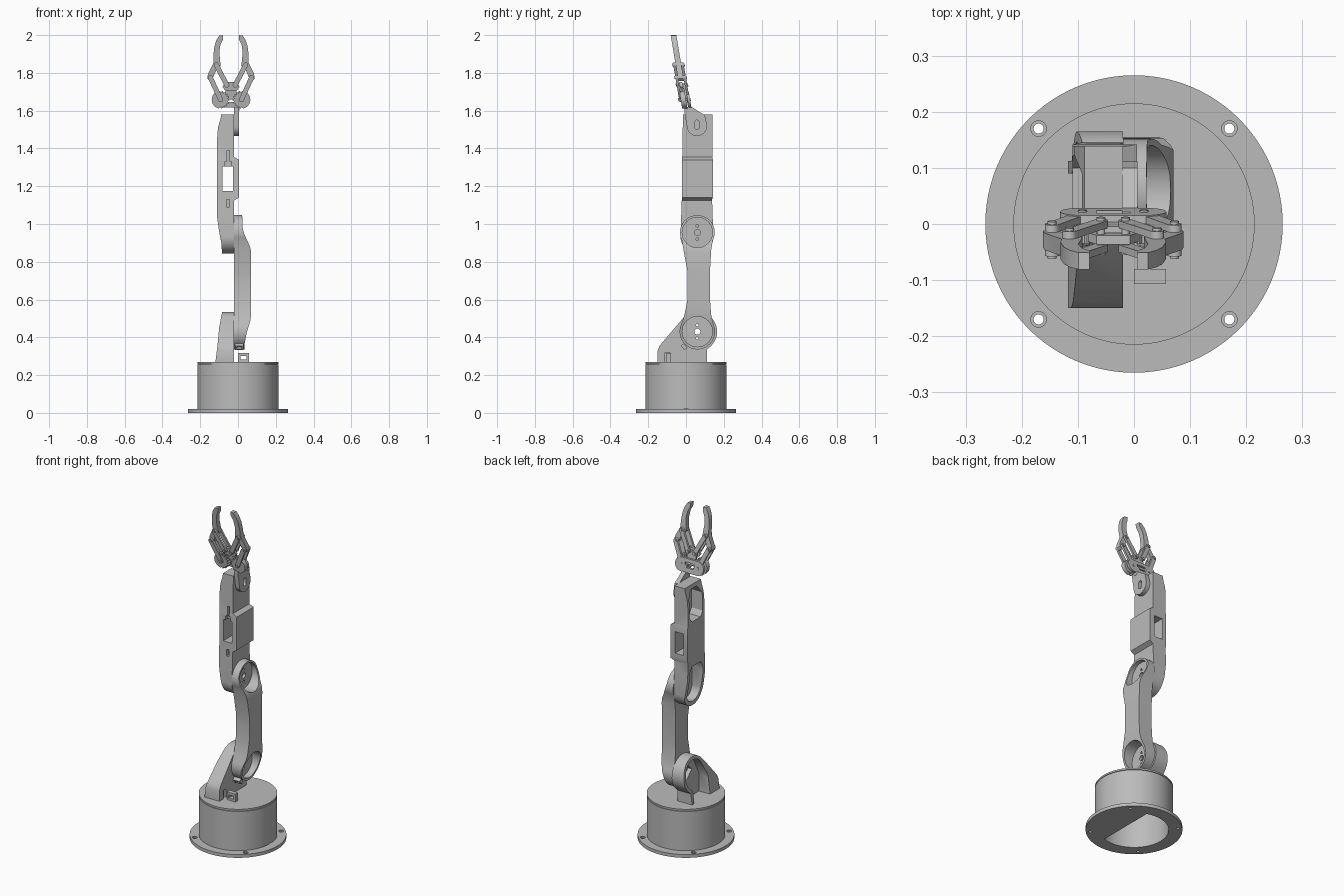
import bpy, bmesh
from math import cos, sin, radians, pi
from mathutils import Matrix

cube = bpy.data.objects.get("Cube")
if cube:
    bpy.data.objects.remove(cube, do_unlink=True)

grey = bpy.data.materials.new("plain_grey")
grey.use_nodes = True
grey.diffuse_color = (0.5, 0.5, 0.5, 1)
grey.node_tree.nodes["Principled BSDF"].inputs["Base Color"].default_value = (0.5, 0.5, 0.5, 1)


def arc(cx, cy, r, a0, a1, n=24):
    return [(cx + r * cos(radians(a0 + (a1 - a0) * i / n)),
             cy + r * sin(radians(a0 + (a1 - a0) * i / n))) for i in range(n + 1)]


def circle(cx, cy, r, n=48):
    return arc(cx, cy, r, 0, 360, n)[:-1]


def rect(a0, a1, b0, b1):
    return [(a0, b0), (a1, b0), (a1, b1), (a0, b1)]


def capsule(p, q, r):
    from_angle = Matrix.Rotation(0, 2)
    dx, dy = q[0] - p[0], q[1] - p[1]
    length = (dx * dx + dy * dy) ** 0.5
    ux, uy = dx / length, dy / length
    pts = arc(0, 0, r, 90, 270, 10) + arc(length, 0, r, -90, 90, 10)
    return [(p[0] + a * ux - b * uy, p[1] + a * uy + b * ux) for a, b in pts]


def prism(name, pts, axis, lo, hi):
    """Extrude a flat outline along one axis."""
    place = {"X": lambda a, b, t: (t, a, b),
             "Y": lambda a, b, t: (a, t, b),
             "Z": lambda a, b, t: (a, b, t)}[axis]
    bm = bmesh.new()
    low = [bm.verts.new(place(a, b, lo)) for a, b in pts]
    high = [bm.verts.new(place(a, b, hi)) for a, b in pts]
    bm.faces.new(low)
    bm.faces.new(high)
    for i in range(len(pts)):
        j = (i + 1) % len(pts)
        bm.faces.new((low[i], low[j], high[j], high[i]))
    bmesh.ops.recalc_face_normals(bm, faces=bm.faces)
    mesh = bpy.data.meshes.new(name)
    bm.to_mesh(mesh)
    bm.free()
    mesh.materials.append(grey)
    obj = bpy.data.objects.new(name, mesh)
    bpy.context.collection.objects.link(obj)
    return obj


def combine(obj, operation, *tool):
    """Cut, intersect or join with a prism, then discard it."""
    other = prism("cutter", *tool)
    mod = obj.modifiers.new("bool", "BOOLEAN")
    mod.operation, mod.object, mod.solver = operation, other, "EXACT"
    bpy.context.view_layer.objects.active = obj
    bpy.ops.object.modifier_apply(modifier=mod.name)
    bpy.data.objects.remove(other, do_unlink=True)


def cut(obj, *tool):
    combine(obj, "DIFFERENCE", *tool)


# Base: flange, hollow drum and lid
flange = prism("base_flange", circle(0, 0, 0.265, 96), "Z", 0, 0.02)
cut(flange, circle(0, 0, 0.19, 64), "Z", -0.1, 0.1)
for sx in (-1, 1):
    for sy in (-1, 1):
        cut(flange, circle(sx * 0.17, sy * 0.17, 0.009, 20), "Z", -0.1, 0.1)
        cut(flange, circle(sx * 0.17, sy * 0.17, 0.014, 24), "Z", 0.012, 0.1)
drum = prism("base_drum", circle(0, 0, 0.215, 96), "Z", 0.018, 0.257)
cut(drum, circle(0, 0, 0.19, 64), "Z", -0.1, 0.245)
cut(drum, circle(0, 0.0, 0.024, 24), "X", 0.1, 0.3)
cut(drum, arc(0, 0, 0.055, 0, 360, 6)[:-1], "Z", 0.2, 0.3)
groove = prism("lid_seam", circle(0, 0, 0.209, 96), "Z", 0.25, 0.263)
lid = prism("base_lid", circle(0, 0, 0.215, 96), "Z", 0.26, 0.27)
prism("base_inner_plate", arc(0, 0, 0.195, -72, 72), "Z", 0.0, 0.015)

# Shoulder bracket: upright shell, open on its right side
shoulder = prism("shoulder_bracket",
                 [(-0.15, 0.265), (0.112, 0.265), (0.112, 0.335)]
                 + arc(0.06, 0.43, 0.105, -45, 132)
                 + [(-0.115, 0.385), (-0.14, 0.355), (-0.15, 0.33)], "X", -0.118, -0.02)
combine(shoulder, "INTERSECT",
        [(-0.118, 0.2), (-0.02, 0.2), (-0.02, 0.6), (-0.083, 0.6), (-0.085, 0.53),
         (-0.1, 0.45), (-0.108, 0.36), (-0.118, 0.28)], "Y", -0.5, 0.5)
cut(shoulder, [(-0.06, 0.25), (0.09, 0.25), (0.09, 0.34)]
    + arc(0.06, 0.43, 0.086, -50, 135) + [(-0.06, 0.38)], "X", -0.2, -0.045)
cut(shoulder, circle(0.06, 0.43, 0.05, 4), "X", -0.1, 0)
cut(shoulder, rect(-0.11, -0.085, 0.265, 0.32), "X", -0.035, 0.0)

# Cable clips at the foot of the arm
clip = prism("base_cable_clip", rect(0.0, 0.057, 0.268, 0.317), "Y", -0.107, -0.08)
cut(clip, rect(0.013, 0.044, 0.283, 0.302), "Y", -0.2, 0)
clip = prism("arm_cable_clip", rect(-0.015, 0.03, 0.335, 0.365), "Y", -0.02, 0.0)
cut(clip, rect(-0.004, 0.019, 0.343, 0.356), "Y", -0.2, 0.2)
clip.data.transform(Matrix.Translation((0, -0.01, 0.35)) @ Matrix.Rotation(radians(40), 4, "X")
                    @ Matrix.Translation((0, 0.01, -0.35)))

# Upper arm: waisted bar with round ends sloping back from the outer face
JOINTS = ((0.06, 0.43), (0.06, 0.955))
upper = prism("upper_arm",
              arc(*JOINTS[0], 0.094, 155, 385)
              + [(0.133, 0.52), (0.127, 0.6), (0.127, 0.75), (0.133, 0.86)]
              + arc(*JOINTS[1], 0.092, -28, 208)
              + [(-0.013, 0.86), (0.008, 0.75), (0.008, 0.6), (-0.008, 0.52)],
              "X", -0.02, 0.07)
combine(upper, "INTERSECT",
        [(-0.02, 0.3), (0.034, 0.3), (0.035, 0.365), (0.045, 0.42), (0.066, 0.49), (0.07, 0.53),
         (0.07, 0.85), (0.064, 0.88), (0.034, 0.945), (0.024, 0.98), (0.021, 1.1),
         (-0.02, 1.1)], "Y", -0.5, 0.5)
for y, z in JOINTS:
    cut(upper, circle(y, z, 0.08), "X", -0.003, 0.2)
    cut(upper, circle(y, z, 0.016, 20), "X", -0.1, 0.1)
    for side in (-1, 1):
        cut(upper, circle(y, z + side * 0.035, 0.007, 12), "X", -0.1, 0.1)

# Forearm: servo housing with a raised block, a window and two side pockets
forearm = prism("forearm",
                arc(0.058, 0.932, 0.087, 180, 360)
                + [(0.138, 1.13), (0.142, 1.14), (0.142, 1.34), (0.139, 1.35), (0.139, 1.58),
                   (-0.016, 1.58), (-0.02, 1.35), (-0.022, 1.34), (-0.022, 1.14)],
                "X", -0.12, 0.005)
combine(forearm, "INTERSECT",
        [(-0.082, 0.8), (-0.02, 0.8), (-0.02, 1.125), (0.005, 1.14), (0.005, 1.34),
         (-0.02, 1.355), (-0.02, 1.6), (-0.085, 1.6), (-0.092, 1.56), (-0.106, 1.51),
         (-0.11, 1.46), (-0.11, 1.03), (-0.1, 0.96), (-0.088, 0.9)], "Y", -0.5, 0.5)
cut(forearm, rect(-0.083, -0.026, 1.175, 1.305), "Y", -0.5, 0.5)
cut(forearm, arc(0.058, 0.935, 0.064, 180, 360) + [(0.122, 1.06), (0.1, 1.1), (0.016, 1.1),
    (-0.006, 1.06)], "X", -0.2, -0.035)
cut(forearm, [(-0.002, 1.4), (0.018, 1.37), (0.1, 1.37), (0.122, 1.4), (0.122, 1.51),
              (0.09, 1.558), (0.03, 1.558), (-0.002, 1.51)], "X", -0.2, -0.035)
cut(forearm, rect(-0.068, -0.034, 1.3, 1.33), "Y", -0.1, 0.0)
cut(forearm, rect(-0.057, -0.044, 1.32, 1.39), "Y", -0.1, 0.0)
cut(forearm, rect(-0.062, -0.044, 1.09, 1.13), "Y", -0.1, 0.0)

# Wrist plate with a slotted pivot
wrist = prism("wrist_plate", arc(0.058, 1.52, 0.054, 180, 380)
              + [(0.1, 1.575), (0.03, 1.62), (-0.008, 1.62), (-0.008, 1.59)], "X", -0.021, 0.006)
cut(wrist, capsule((0.058, 1.512), (0.058, 1.538), 0.012), "X", -0.1, 0.1)

# Gripper: drawn upright about MID, then leaned forward
MID = -0.037
gripper = []


def grip(name, pts, y0, y1, side=1):
    obj = prism(name, [(MID + side * a, b) for a, b in pts], "Y", y0, y1)
    gripper.append(obj)
    return obj


palm = grip("palm_plate", capsule((-0.055, 1.657), (0.055, 1.657), 0.04), 0.016, 0.03)
cut(palm, rect(MID - 0.03, MID + 0.03, 1.645, 1.675), "Y", -0.1, 0.1)
grip("palm_neck", rect(0.016, 0.044, 1.6, 1.66), 0.012, 0.03)
grip("palm_bridge", [(-0.045, 1.725), (-0.03, 1.705), (0.03, 1.705), (0.045, 1.725),
                     (0.03, 1.752), (-0.03, 1.752)], -0.012, 0.004)
grip("palm_web", rect(-0.03, 0.03, 1.66, 1.74), 0.006, 0.018)

for side, label in ((1, "left"), (-1, "right")):
    # gear with teeth on its inner half
    teeth = []
    for i in range(72):
        a = 2 * pi * i / 72
        r = 0.047 - (0.008 if cos(a) < 0.1 and i % 4 > 1 else 0)
        teeth.append((0.055 + r * cos(a), 1.658 + r * sin(a)))
    gear = grip(label + "_gear", teeth, -0.02, 0.008, side)
    cut(gear, circle(MID + side * 0.055, 1.658, 0.009, 16), "Y", -0.1, 0.1)
    grip(label + "_finger",
         [(0.042, 2.0), (0.062, 1.998), (0.077, 1.975), (0.088, 1.94), (0.094, 1.89),
          (0.092, 1.855), (0.122, 1.795), (0.125, 1.77), (0.113, 1.757), (0.1, 1.765),
          (0.078, 1.815), (0.055, 1.835), (0.058, 1.87), (0.062, 1.91), (0.056, 1.95),
          (0.043, 1.975)], -0.015, 0.015, side)
    pivots = (((0.022, 1.735), (0.078, 1.843)), ((0.055, 1.658), (0.109, 1.775)))
    for (start, end), kind in zip(pivots, ("inner", "outer")):
        for y0, y1 in ((-0.028, -0.015), (0.015, 0.028)):
            grip(f"{label}_{kind}_link", capsule(start, end, 0.013), y0, y1, side)
        for p in (start, end):
            grip(f"{label}_{kind}_bolt", circle(*p, 0.008, 16), -0.033, 0.033, side)

lean = Matrix.Identity(4)
lean[1][2], lean[1][3] = -0.17, 0.17 * 1.61
for obj in gripper:
    obj.data.transform(lean)

# Smooth the curved walls, keep the edges sharp
bpy.ops.object.select_all(action="DESELECT")
for obj in bpy.context.scene.objects:
    if obj.type == "MESH" and obj.data.materials and obj.data.materials[0] == grey:
        obj.select_set(True)
        bpy.context.view_layer.objects.active = obj
bpy.ops.object.shade_smooth_by_angle(angle=radians(30))
